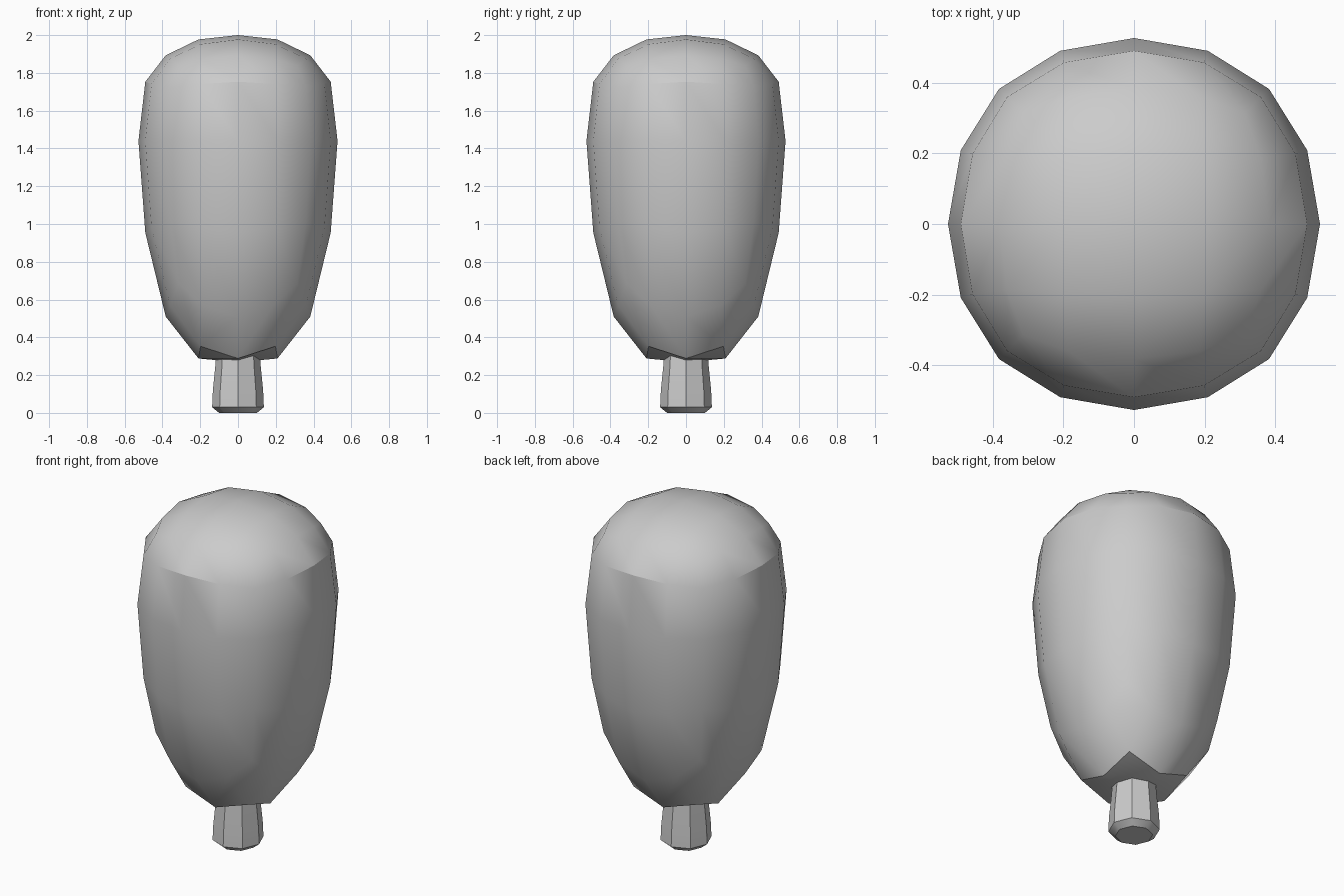
import bpy, bmesh, math

if "Cube" in bpy.data.objects:
    bpy.data.objects.remove(bpy.data.objects["Cube"])

def smooth(ob, deg):
    bpy.ops.object.select_all(action='DESELECT')
    ob.select_set(True)
    bpy.context.view_layer.objects.active = ob
    bpy.ops.object.shade_smooth_by_angle(angle=math.radians(deg))

# Foliage: cube rounded by two subdivision levels, then stretched along z
bpy.ops.mesh.primitive_cube_add(size=2)
crown = bpy.context.object
crown.name = "foliage"
mod = crown.modifiers.new("round", 'SUBSURF')
mod.levels = mod.render_levels = 2
bpy.ops.object.modifier_apply(modifier=mod.name)

PROFILE = [(-1, .268), (-.925, .29), (-.726, .51), (-.385, .97), (0, 1.44),
           (.385, 1.748), (.726, 1.893), (.925, 1.975), (1, 2.0)]

def stretch(t):
    t = max(-1, min(1, t))
    for (a, za), (b, zb) in zip(PROFILE, PROFILE[1:]):
        if t <= b:
            return za + (zb - za) * (t - a) / (b - a)
    return PROFILE[-1][1]

radius = max(v.co.z for v in crown.data.vertices)
for v in crown.data.vertices:
    x, y, z = v.co / radius
    v.co = (x * .527, y * .527, stretch(z))
smooth(crown, 30)

# Trunk: eight-sided tapering post with a chamfered foot
bm = bmesh.new()
rings = []
for r, z in [(.1, 0), (.137, .03), (.133, .12), (.12, .25), (.11, .4)]:
    rings.append([bm.verts.new((r * math.cos(i * math.pi / 4), r * math.sin(i * math.pi / 4), z))
                  for i in range(8)])
for lo, hi in zip(rings, rings[1:]):
    for i in range(8):
        j = (i + 1) % 8
        bm.faces.new((lo[i], lo[j], hi[j], hi[i]))
bm.faces.new(rings[0][::-1])
bm.faces.new(rings[-1])
mesh = bpy.data.meshes.new("trunk")
bm.to_mesh(mesh)
bm.free()
trunk = bpy.data.objects.new("trunk", mesh)
bpy.context.collection.objects.link(trunk)
smooth(trunk, 30)
